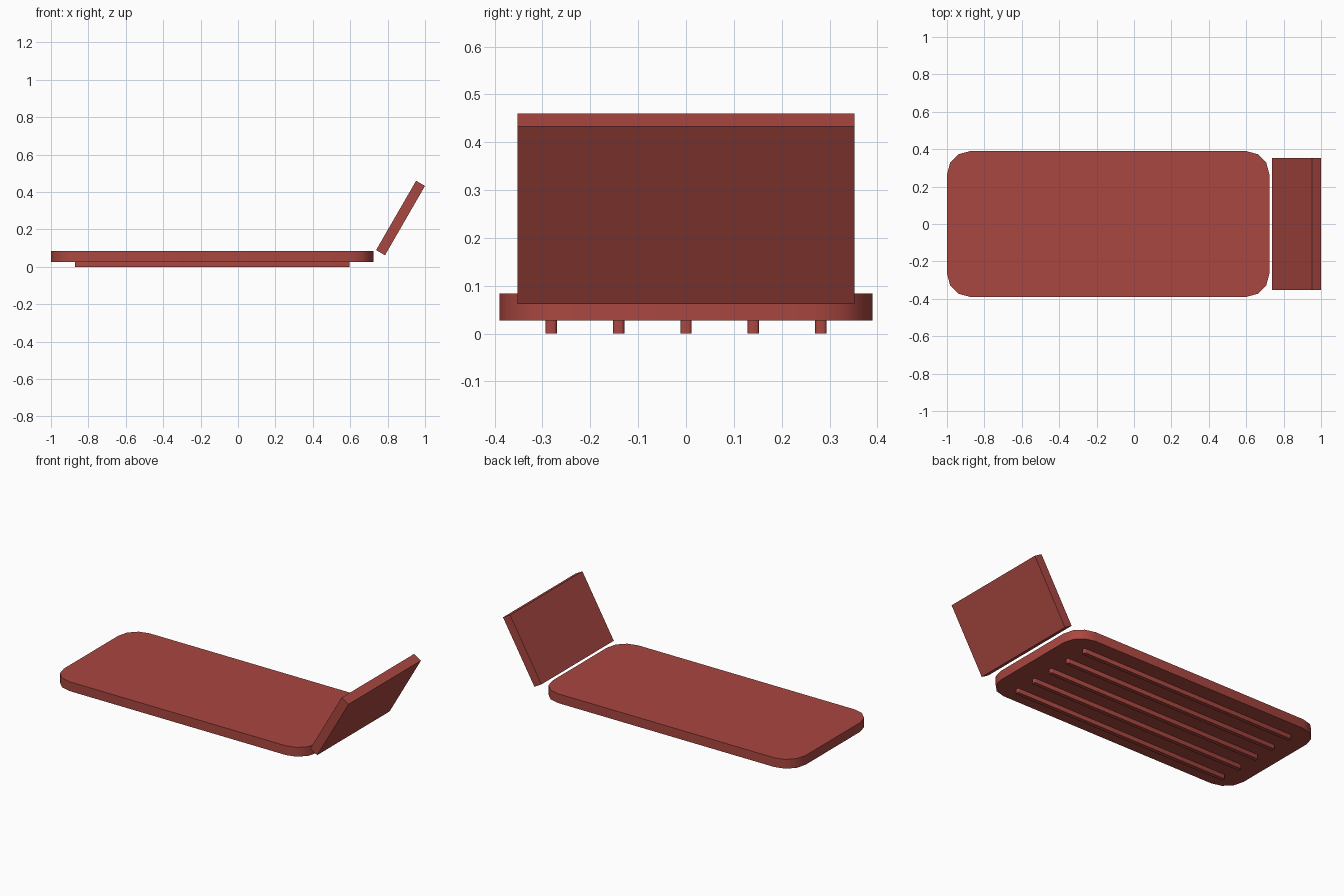
import bpy, bmesh, math

if "Cube" in bpy.data.objects:
    bpy.data.objects.remove(bpy.data.objects["Cube"])

red = bpy.data.materials.new("brick_red")
red.diffuse_color = (0.40, 0.063, 0.052, 1)
red.use_nodes = True
red.node_tree.nodes["Principled BSDF"].inputs["Base Color"].default_value = red.diffuse_color


def finish(name, bm):
    bmesh.ops.recalc_face_normals(bm, faces=bm.faces)
    mesh = bpy.data.meshes.new(name)
    bm.to_mesh(mesh)
    bm.free()
    mesh.materials.append(red)
    obj = bpy.data.objects.new(name, mesh)
    bpy.context.collection.objects.link(obj)
    return obj


def rounded_slab(name, x0, x1, y0, y1, z0, z1, radius, segments=3):
    """Rounded rectangle in plan, extruded upward."""
    bm = bmesh.new()
    corners = [(x1 - radius, y1 - radius), (x0 + radius, y1 - radius),
               (x0 + radius, y0 + radius), (x1 - radius, y0 + radius)]
    outline = []
    for quarter, (cx, cy) in enumerate(corners):
        for i in range(segments + 1):
            a = math.radians(90) * (quarter + i / segments)
            outline.append(bm.verts.new((cx + radius * math.cos(a),
                                         cy + radius * math.sin(a), z0)))
    base = bm.faces.new(outline)
    top = bmesh.ops.extrude_face_region(bm, geom=[base], use_keep_orig=True)
    moved = [v for v in top["geom"] if isinstance(v, bmesh.types.BMVert)]
    bmesh.ops.translate(bm, verts=moved, vec=(0, 0, z1 - z0))
    obj = finish(name, bm)
    # smooth round corners, sharp rims
    bpy.ops.object.select_all(action='DESELECT')
    obj.select_set(True)
    bpy.context.view_layer.objects.active = obj
    bpy.ops.object.shade_smooth_by_angle(angle=math.radians(40))
    return obj


# Main flat board
rounded_slab("board", -1.0, 0.724, -0.39, 0.39, 0.027, 0.084, 0.125)

# Five runners underneath
for i in range(-2, 3):
    y = i * 0.141
    rounded_slab(f"runner_{i + 3}", -0.872, 0.596, y - 0.012, y + 0.012,
                 0.0, 0.027, 0.007)

# Tilted end panel
bm = bmesh.new()
bmesh.ops.create_cube(bm, size=1)
bmesh.ops.scale(bm, vec=(0.428, 0.704, 0.055), verts=bm.verts)
panel = finish("tilted_panel", bm)
panel.location = (0.869, 0, 0.261)
panel.rotation_euler = (0, math.radians(-60), 0)
